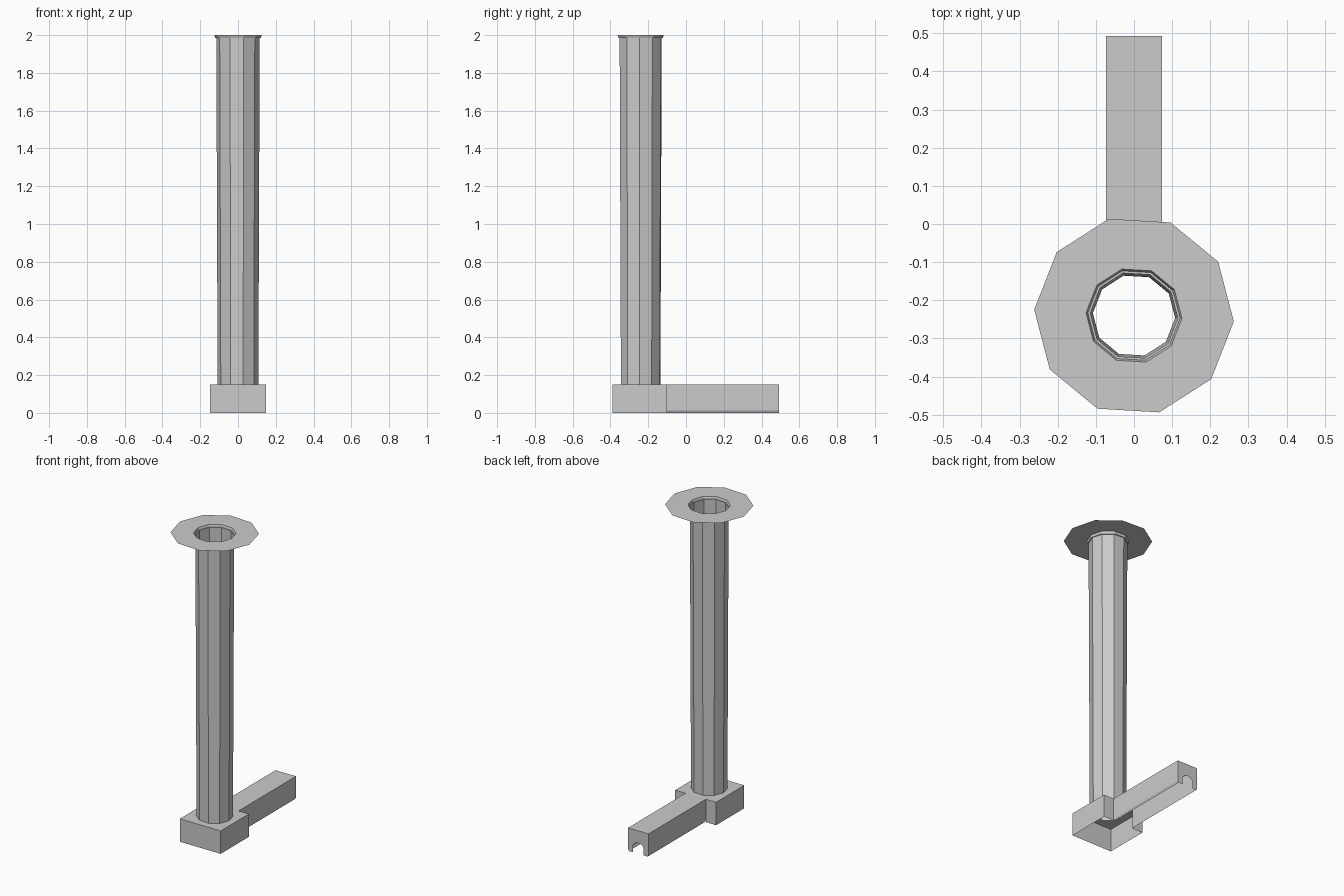
import bpy, bmesh, math

if "Cube" in bpy.data.objects:
    bpy.data.objects.remove(bpy.data.objects["Cube"])

SIDES, CY, ROT = 10, -0.24, math.radians(-3.4)
H = 0.15  # base height


def ring(bm, r, z):
    return [bm.verts.new((r * math.cos(ROT + i * math.tau / SIDES),
                          CY + r * math.sin(ROT + i * math.tau / SIDES), z))
            for i in range(SIDES)]


def finish(bm, name):
    mesh = bpy.data.meshes.new(name)
    bm.to_mesh(mesh)
    bm.free()
    ob = bpy.data.objects.new(name, mesh)
    bpy.context.collection.objects.link(ob)
    return ob


def lathe(name, profile):
    bm = bmesh.new()
    rings = [ring(bm, r, z) for r, z in profile]
    for a, b in zip(rings, rings[1:]):
        for i in range(SIDES):
            j = (i + 1) % SIDES
            bm.faces.new((a[i], b[i], b[j], a[j]))
    bmesh.ops.recalc_face_normals(bm, faces=bm.faces)
    return finish(bm, name)


def sheet(bm, pts):
    bm.faces.new([bm.verts.new(p) for p in pts])


# Thin ten-sided tube with a collar, and the flat brim around its mouth
lathe("tube", [(0.108, H), (0.115, 1.985), (0.121, 1.985), (0.126, 2.0)])
brim = lathe("brim", [(0.262, 2.0), (0.126, 2.0)])

# Base: hollow block with a channel arm behind it, open underneath
BX, Y0, Y1, AX, Y2 = 0.148, -0.39, -0.10, 0.074, 0.493
plan = [(-BX, Y0), (BX, Y0), (BX, Y1), (AX, Y1),
        (AX, Y2), (-AX, Y2), (-AX, Y1), (-BX, Y1)]

# Top of the base with the tube opening cut out
bm = bmesh.new()
loops = [[bm.verts.new((x, y, H)) for x, y in plan], ring(bm, 0.108, H)]
edges = [bm.edges.new((lp[i], lp[(i + 1) % len(lp)]))
         for lp in loops for i in range(len(lp))]
bmesh.ops.triangle_fill(bm, use_beauty=True, edges=edges, normal=(0, 0, 1))
finish(bm, "base_top")

# Block walls
bm = bmesh.new()
for i in (7, 0, 1, 2, 6):
    (xa, ya), (xb, yb) = plan[i], plan[(i + 1) % 8]
    sheet(bm, [(xa, ya, 0), (xb, yb, 0), (xb, yb, H), (xa, ya, H)])
finish(bm, "block_walls")

# Arm side walls, each with a narrow turned-in lower lip
bm = bmesh.new()
LIP = 0.012
for s in (1, -1):
    wall = [(s * AX, Y1, LIP), (s * AX, Y2, LIP), (s * AX, Y2, H), (s * AX, Y1, H)]
    lip = [(s * (AX - 0.006), Y1, 0), (s * (AX - 0.006), Y2, 0),
           (s * AX, Y2, LIP), (s * AX, Y1, LIP)]
    for pts in (wall, lip):
        sheet(bm, pts[::s])
finish(bm, "arm_walls")

# Arm end plate with a rounded notch
half = [(0, H), (AX, H), (AX, LIP), (AX - 0.006, 0),
        (0.037, 0), (0.037, 0.05), (0.026, 0.065), (0, 0.07)]
bm = bmesh.new()
for s in (1, -1):
    sheet(bm, [(s * x, Y2, z) for x, z in half][::s])
bmesh.ops.remove_doubles(bm, verts=bm.verts, dist=1e-5)
finish(bm, "arm_end")
